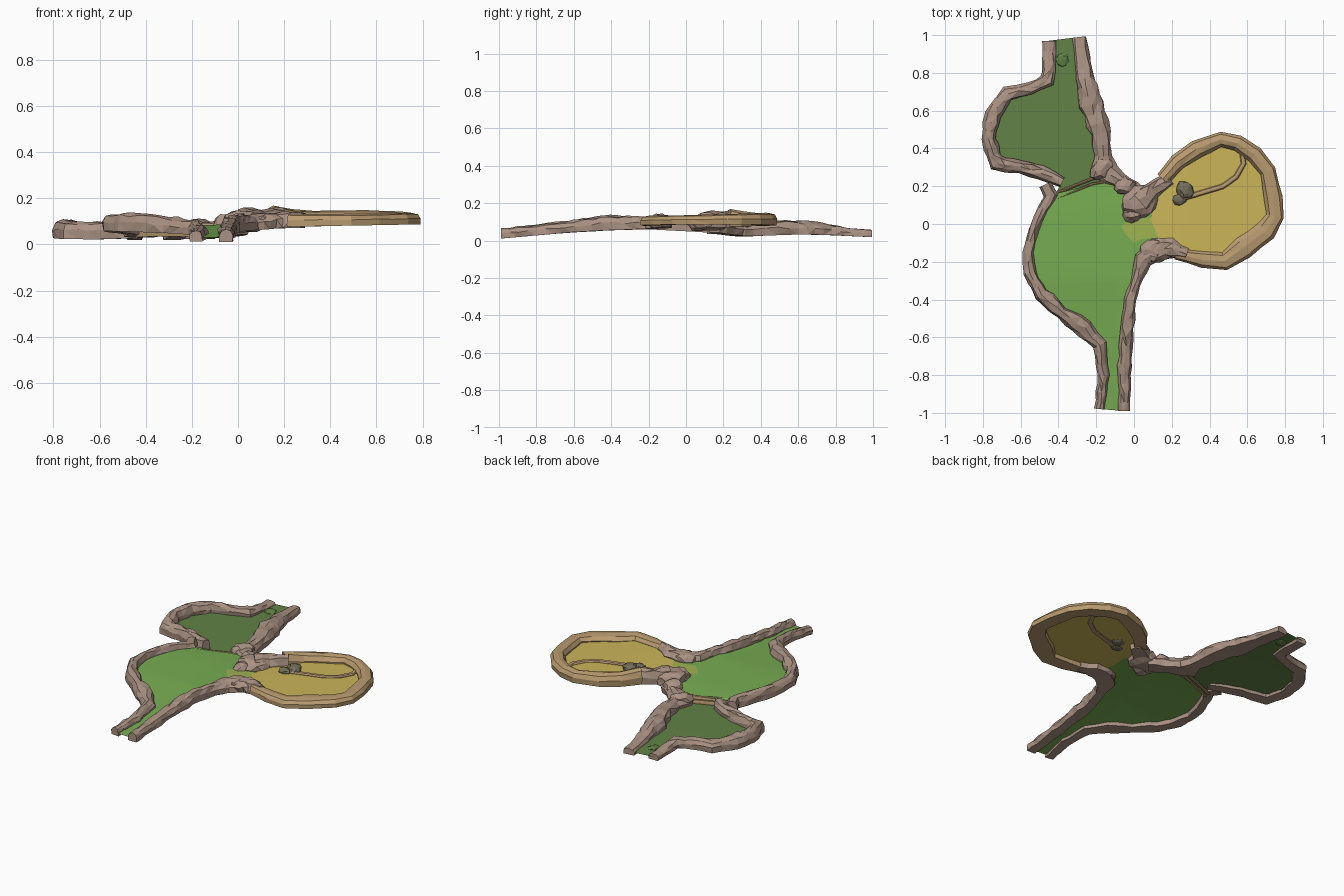
import bpy, bmesh, math, random
from mathutils import Vector

random.seed(7)
default_cube = bpy.data.objects.get("Cube")
if default_cube:
    bpy.data.objects.remove(default_cube)


def material(name, red, green, blue):
    linear = [((c / 255 + .055) / 1.055) ** 2.4 for c in (red, green, blue)] + [1]
    mat = bpy.data.materials.new(name)
    mat.use_nodes = True
    mat.diffuse_color = linear
    mat.node_tree.nodes["Principled BSDF"].inputs["Base Color"].default_value = linear
    return mat


rock = material("brown rock", 170, 146, 131)
sandstone = material("tan sandstone", 185, 155, 112)
sand = material("yellow sand", 203, 181, 88)
grass = material("light grass", 119, 172, 82)
dark_grass = material("dark grass", 98, 130, 70)
dry_grass = material("dry grass", 158, 178, 82)
grey_stone = material("grey stone", 116, 110, 92)


def finish(bm, name, mat, smooth=False):
    mesh = bpy.data.meshes.new(name)
    bm.to_mesh(mesh)
    bm.free()
    mesh.materials.append(mat)
    for poly in mesh.polygons:
        poly.use_smooth = smooth
    obj = bpy.data.objects.new(name, mesh)
    bpy.context.collection.objects.link(obj)
    return obj


def sample(table, value, column):
    """Linear lookup in a short table sorted by its first column."""
    if value <= table[0][0]:
        return table[0][column]
    for low, high in zip(table, table[1:]):
        if value <= high[0]:
            t = (value - low[0]) / (high[0] - low[0])
            return low[column] + t * (high[column] - low[column])
    return table[-1][column]


# Heights along y: wall foot and wall crest
wall_heights = [(-1, .01, .062), (-.6, .045, .108), (-.42, .055, .133), (-.2, .06, .128),
                (.1, .045, .12), (.3, .022, .1), (.6, .033, .108), (.75, .03, .09),
                (.85, .025, .068), (1, .018, .055)]
floor_heights = [(-1, .028), (-.6, .062), (-.3, .085), (.05, .085), (.2, .075)]


def canyon_span(x, y):
    foot, crest = (sample(wall_heights, y, k) for k in (1, 2))
    rise = min(max(x / .2, 0), 1)
    return foot + rise * (.072 - foot), crest + rise * (.142 - crest)


def basin_span(x, y):
    peak = .03 * max(0, 1 - math.dist((x, y), (.15, .25)) / .15)
    return .072 + .02 * x, .132 + .025 * (y + .2) + peak


def meadow_level(x, y):
    rise = min(max((x + .1) / .35, 0), 1)
    level = sample(floor_heights, y, 1)
    return level + rise * (.102 - level)


def north_level(x, y):
    return .042 - .012 * max(0, y - .6)


def resample(path, step):
    points = [Vector(p) / 100 for p in path]
    result = []
    for a, b in zip(points, points[1:]):
        count = max(1, round((b - a).xy.length / step))
        result += [a.lerp(b, k / count) for k in range(count)]
    return result + [points[-1]]


def wall(name, path, mat, span, rough=1.0, step=.05):
    """Sweep a faceted rocky section along (x, y, half width) points."""
    section = [(-.9, 0), (-1, .5), (-.65, .9), (-.05, 1), (.6, .88), (.9, .5), (.85, 0)]
    points = resample(path, step)
    bm = bmesh.new()
    rings = []
    for i, p in enumerate(points):
        before, after = points[max(i - 1, 0)], points[min(i + 1, len(points) - 1)]
        along = (after - before).xy.normalized()
        side = Vector((along.y, -along.x))
        foot, crest = span(p.x, p.y)
        swell = 1 + rough * random.uniform(-.12, .12)
        ring = []
        for u, v in section:
            noise = rough * random.uniform(-.13, .13)
            lift = rough * random.uniform(-.09, .09) * (v > 0)
            xy = p.xy + side * p.z * (u * swell + noise)
            ring.append(bm.verts.new((xy.x, xy.y, foot + (crest - foot) * (v + lift))))
        rings.append(ring)
    for a, b in zip(rings, rings[1:]):
        for k in range(len(section)):
            n = (k + 1) % len(section)
            bm.faces.new((a[k], a[n], b[n], b[k]))
    bm.faces.new(rings[0])
    bm.faces.new(rings[-1])
    bmesh.ops.triangulate(bm, faces=[f for f in bm.faces if len(f.verts) == 4 and random.random() < rough])
    bmesh.ops.recalc_face_normals(bm, faces=bm.faces[:])
    return finish(bm, name, mat)


def ground(name, outline, mat, level, offset=0):
    """Fill an outline, slice it along both axes and drape it on a height rule."""
    bm = bmesh.new()
    bm.faces.new([bm.verts.new((p[0] / 100, p[1] / 100, 0)) for p in outline])
    bmesh.ops.triangulate(bm, faces=bm.faces[:])
    for axis in ((1, 0, 0), (0, 1, 0)):
        for k in range(-9, 10):
            bmesh.ops.bisect_plane(bm, geom=bm.verts[:] + bm.edges[:] + bm.faces[:],
                                   plane_co=Vector(axis) * k / 10, plane_no=axis)
    for v in bm.verts:
        v.co.z = level(v.co.x, v.co.y) + offset
    bm.normal_update()
    bmesh.ops.reverse_faces(bm, faces=[f for f in bm.faces if f.normal.z < 0])
    return finish(bm, name, mat, True)


def boulder(name, centre, size, mat, turn=0.0):
    bm = bmesh.new()
    bmesh.ops.create_icosphere(bm, subdivisions=2, radius=1)
    for v in bm.verts:
        v.co *= random.uniform(.84, 1.12)
        v.co.z = max(-.8, min(v.co.z, .85 + .1 * random.random()))
        v.co = Vector((v.co.x * size[0], v.co.y * size[1], v.co.z * size[2]))
    obj = finish(bm, name, mat)
    obj.location, obj.rotation_euler.z = centre, turn
    return obj


# Rock wall centre lines, in hundredths: x, y, half width
meadow_west = [(-18, -98, 3), (-16, -80, 3), (-18, -64, 4), (-26, -55, 5), (-38, -47, 4),
               (-49, -37, 4), (-55, -26, 3.5), (-56, -15, 3), (-53, -3, 3), (-48, 8, 3),
               (-44, 15, 4), (-47, 21, 3)]
meadow_east = [(-5, -99, 3.5), (-5, -80, 3.5), (-4, -60, 4), (-2, -40, 3.2), (2, -28, 3),
               (5, -19, 5), (12, -14, 7), (20, -13, 5.5), (28, -16, 3)]
north_west = [(-45, 97, 3.5), (-45, 86, 3.5), (-46, 76, 4), (-55, 72, 3.5), (-67, 69, 4.5),
              (-75, 58, 4.5), (-77, 45, 4), (-73, 32, 4.5), (-60, 30, 3.5), (-49, 27, 4),
              (-38, 22, 3)]
north_east = [(-29, 99, 4), (-27, 82, 5), (-23, 63, 6.5), (-18, 48, 6), (-16, 36, 5),
              (-17, 29, 7), (-8, 23, 4), (2, 15, 5)]
basin_rim = [(22, -16, 3), (36, -19, 4.5), (48, -20, 5), (58, -13, 6.5), (70, -4, 6),
             (75, 4, 5), (74, 14, 5), (71, 28, 4.5), (64, 37, 5), (55, 43, 4.5),
             (46, 45, 4), (33, 40, 5), (23, 33, 4.5), (15, 24, 4)]

wall("meadow_west_wall", meadow_west, rock, canyon_span)
wall("meadow_east_wall", meadow_east, rock, canyon_span)
wall("north_west_wall", north_west, rock, canyon_span)
wall("north_east_wall", north_east, rock, canyon_span)
wall("basin_rim", basin_rim, sandstone, basin_span, .35, .09)

# Rock bridge between the gate and the basin rim
wall("gate_bridge", [(3, 12, 7), (10, 18, 5), (19, 24, 3.5)], rock,
     lambda x, y: (.07, .155))

# Low curved ledge inside the basin
ledge = [(57, 39, 1.5), (58, 32, 1.5), (54, 25, 1.5), (47, 20, 1.5), (37, 17, 1.5), (27, 14, 1.5)]
wall("basin_ledge", ledge, sandstone, lambda x, y: (.098, .118), .2)

# Floors follow the wall centre lines
ground("meadow_floor", meadow_west[:-1] + [(-42, 16), (-10, 24), (2, 12), (14, 8)]
       + meadow_east[6::-1], grass, meadow_level)
ground("north_floor", north_west + [(-44, 12), (-10, 23)] + north_east[5::-1],
       dark_grass, north_level)
ground("basin_floor", basin_rim + [(11, 12), (9, 2), (13, -7), (18, -13)],
       sand, meadow_level, .003)
ground("dry_grass_patch", [(-7, -1), (-4, -6), (0, -10), (4, -8), (14, -7), (12, 3), (2, 4)],
       dry_grass, meadow_level, .002)

# Drop between the meadow and the north floor, with pale stone treads
for i, (shift, top) in enumerate(((0, .08), (3, .068))):
    path = [(-44, 12 + shift, .9), (-32, 17 + shift, .9), (-22, 21 + shift, .9), (-10, 23 + shift, .9)]
    wall("step_%d" % (i + 1), path, sandstone, lambda x, y, top=top: (.035, top), .3)

# Boulders: gate mass, corner heaps and the grey stone
boulder("gate_rock", (.03, .12, .098), (.11, .09, .055), rock, .4)
boulder("gate_rock_west", (-.05, .2, .085), (.06, .05, .05), rock)
boulder("gate_rock_front", (.0, .06, .09), (.06, .05, .05), rock, .5)
boulder("north_corner_rock", (-.17, .29, .07), (.07, .05, .045), rock, .8)
boulder("south_gate_rock", (.1, -.14, .1), (.07, .06, .04), rock, .5)
boulder("grey_stone_large", (.27, .18, .115), (.045, .05, .025), grey_stone, .6)
boulder("grey_stone_small", (.24, .13, .11), (.04, .03, .02), grey_stone)

# Small grassy mound in the north passage
boulder("grass_mound", (-.38, .87, .04), (.035, .035, .012), dark_grass)
